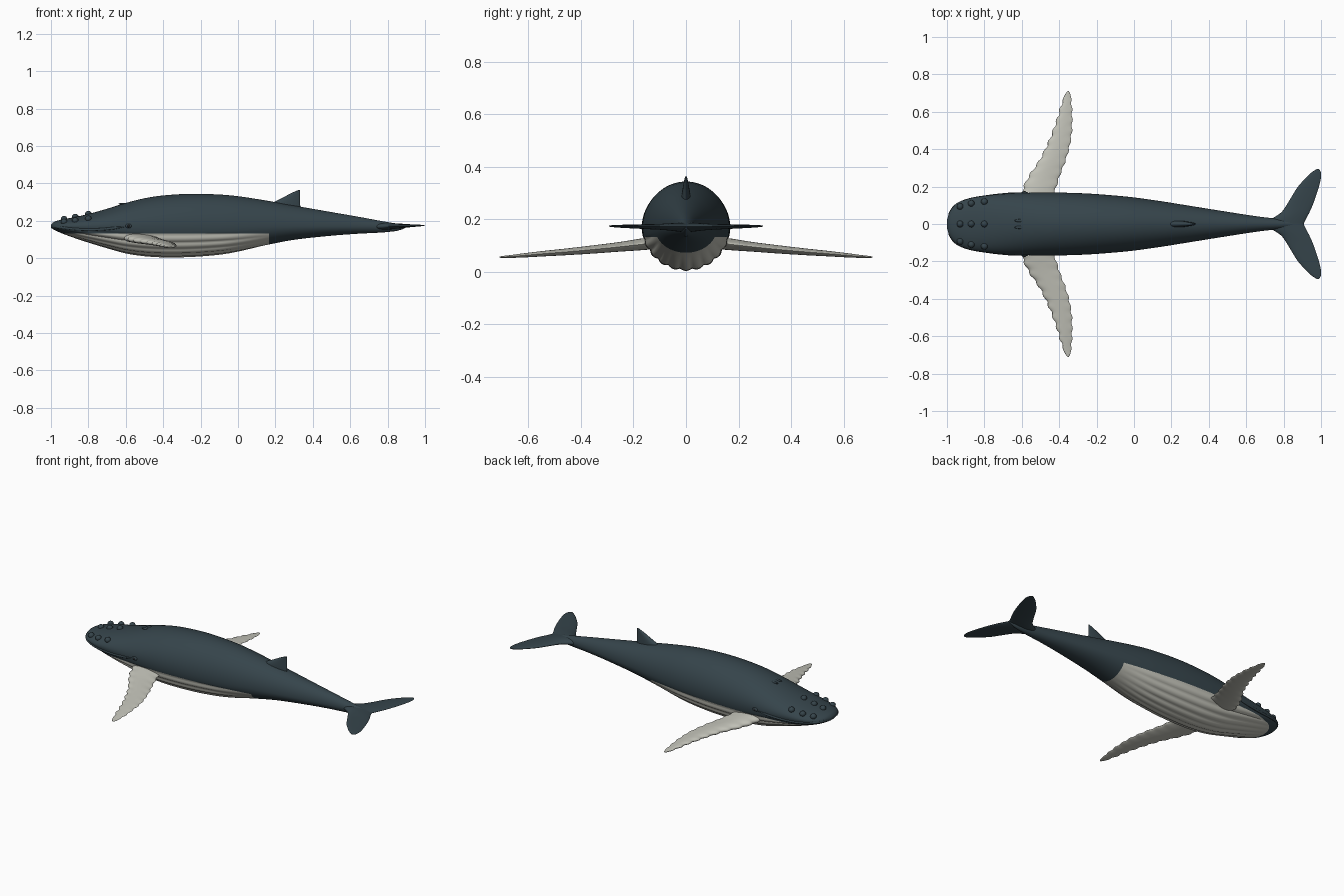
import bpy, bmesh, math
from mathutils import Vector

if "Cube" in bpy.data.objects:
    bpy.data.objects.remove(bpy.data.objects["Cube"])


def material(name, rgb):
    m = bpy.data.materials.new(name)
    m.diffuse_color = (*rgb, 1)
    m.use_nodes = True
    m.node_tree.nodes["Principled BSDF"].inputs["Base Color"].default_value = m.diffuse_color
    return m


SLATE = material("slate_skin", (0.036, 0.058, 0.070))
PALE = material("pale_skin", (0.54, 0.54, 0.48))
BLACK = material("eye_black", (0.012, 0.014, 0.016))


def interp(keys, x):
    """Smooth cubic interpolation through rows of (x, a, b, ...)."""
    x = min(max(x, keys[0][0]), keys[-1][0])
    i = 0
    while i < len(keys) - 2 and x > keys[i + 1][0]:
        i += 1
    k0, k1 = keys[i], keys[i + 1]
    km, kp = keys[max(i - 1, 0)], keys[min(i + 2, len(keys) - 1)]
    h = k1[0] - k0[0]
    t = (x - k0[0]) / h
    out = []
    for c in range(1, len(k0)):
        m0 = (k1[c] - km[c]) / (k1[0] - km[0]) * h
        m1 = (kp[c] - k0[c]) / (kp[0] - k0[0]) * h
        out.append((2*t**3 - 3*t*t + 1) * k0[c] + (t**3 - 2*t*t + t) * m0
                   + (3*t*t - 2*t**3) * k1[c] + (t**3 - t*t) * m1)
    return out


def finish(name, bm, mats, angle=50):
    bmesh.ops.recalc_face_normals(bm, faces=bm.faces)
    me = bpy.data.meshes.new(name)
    bm.to_mesh(me)
    bm.free()
    for m in mats:
        me.materials.append(m)
    me.shade_smooth()
    me.set_sharp_from_angle(angle=math.radians(angle))
    ob = bpy.data.objects.new(name, me)
    bpy.context.collection.objects.link(ob)
    return ob


def loft(rings):
    """Skin closed rings of equal length and cap both ends."""
    bm = bmesh.new()
    rows = [[bm.verts.new(p) for p in r] for r in rings]
    n = len(rows[0])
    for a, b in zip(rows, rows[1:]):
        for i in range(n):
            j = (i + 1) % n
            bm.faces.new((a[i], a[j], b[j], b[i]))
    bm.faces.new(rows[0])
    bm.faces.new(rows[-1])
    return bm


def foil(lead, trail, half, n=24):
    """Thin section as (chord position, thickness offset), thin at the rear."""
    pts = []
    for i in range(n):
        a = math.tau * i / n
        c = 0.5 - 0.5 * math.cos(a)
        pts.append((lead + (trail - lead) * c, half * math.sin(a) * (1.2 - 0.65 * c)))
    return pts


def blob(name, loc, size, mat, seg=14):
    bm = bmesh.new()
    bmesh.ops.create_uvsphere(bm, u_segments=seg, v_segments=seg // 2 + 1, radius=1)
    for v in bm.verts:
        v.co = Vector(loc) + Vector(v.co[i] * size[i] for i in range(3))
    return finish(name, bm, [mat])


# Body stations: x, top z, bottom z, half width
BODY = [
    (-1.0, .177, .163, .020), (-.99, .190, .155, .055), (-.97, .199, .145, .088),
    (-.94, .207, .132, .113), (-.88, .218, .110, .137), (-.8, .236, .084, .151),
    (-.7, .264, .054, .161), (-.6, .295, .027, .166), (-.5, .320, .012, .168),
    (-.4, .335, .006, .168), (-.25, .344, .008, .163), (-.1, .340, .020, .152),
    (0, .331, .036, .142), (.15, .308, .070, .121), (.3, .281, .098, .097),
    (.5, .246, .120, .065), (.65, .220, .131, .042), (.78, .196, .138, .026),
    (.86, .183, .148, .015), (.90, .176, .164, .005)]
MID = .17


def skin_point(x, a):
    """Point on the hull at station x and angle a (90 degrees is the back)."""
    top, bot, w = interp(BODY, x)
    s = math.sin(a)
    k = 1.0
    if s < -0.2:
        fade = min(1, max(0, (x + .96) / .15)) * min(1, max(0, (.16 - x) / .25))
        fade *= min(1, (-s - .2) / .15)
        k += fade * .045 * (abs(math.sin(a * 11)) - .75)
    return (x, w * math.cos(a) * k, MID + (top - MID if s > 0 else MID - bot) * s * k)


# Body with throat grooves and a pale belly
N, M = 110, 132
bm = loft([[skin_point(-1 + 1.9 * (i / N) ** 1.35, math.tau * j / M) for j in range(M)]
           for i in range(N + 1)])
BELLY_Z, BELLY_X = .133, .165
for co, no in (((0, 0, BELLY_Z), (0, 0, 1)), ((BELLY_X, 0, 0), (1, 0, 0))):
    bmesh.ops.bisect_plane(bm, geom=bm.verts[:] + bm.edges[:] + bm.faces[:],
                           plane_co=co, plane_no=no, dist=1e-5)
for f in bm.faces:
    c = f.calc_center_median()
    f.material_index = int(c.z < BELLY_Z and -.945 < c.x < BELLY_X)
finish("body", bm, [SLATE, PALE])

# Flippers with scalloped edges: span, leading x, trailing x, centre z, half thickness
FLIPPER = [
    (.10, -.61, -.45, .112, .025), (.17, -.60, -.425, .105, .024),
    (.25, -.565, -.40, .096, .020), (.35, -.50, -.363, .086, .017),
    (.45, -.452, -.338, .077, .014), (.55, -.415, -.331, .069, .011),
    (.63, -.39, -.333, .062, .008), (.68, -.374, -.338, .058, .005),
    (.70, -.365, -.342, .057, .004), (.71, -.356, -.348, .0565, .002)]
for side, label in ((-1, "right"), (1, "left")):
    rings = []
    for i in range(81):
        s = .10 + .61 * i / 80
        lead, trail, z, half = interp(FLIPPER, s)
        wave = .005 * math.sin(s * 110) * min(1, (.71 - s) / .08)
        rings.append([(x, side * s, z + t)
                      for x, t in foil(lead + wave, trail - wave * .7, half)])
    finish("flipper_" + label, loft(rings), [PALE])

# Tail flukes: distance from centre, leading x, trailing x, half thickness
FLUKE = [
    (0, .70, .907, .020), (.03, .74, .921, .018), (.06, .785, .937, .015),
    (.10, .815, .955, .012), (.15, .845, .973, .010), (.20, .877, .989, .008),
    (.25, .922, 1.0, .006), (.28, .955, .998, .004), (.294, .978, .988, .002)]
rings = []
for i in range(-30, 31):
    s = .294 * i / 30
    lead, trail, half = interp(FLUKE, abs(s))
    rings.append([(x, s, .168 + .007 * (x - .7) / .3 + t) for x, t in foil(lead, trail, half)])
finish("tail_flukes", loft(rings), [SLATE])

# Dorsal fin: height, leading x, trailing x, half thickness
FIN = [(.25, .14, .335, .022), (.295, .185, .332, .018), (.325, .242, .331, .012),
       (.35, .29, .331, .007), (.364, .323, .331, .003)]
rings = []
for i in range(17):
    z = .25 + .114 * i / 16
    lead, trail, half = interp(FIN, z)
    rings.append([(x, t, z) for x, t in foil(lead, trail, half)])
finish("dorsal_fin", loft(rings), [SLATE])

# Knobs on the snout: a centre row and two rows per side
for n, x in enumerate((-.93, -.87, -.80)):
    for row, deg in enumerate((90, 38, 142)):
        px, py, pz = skin_point(x, math.radians(deg))
        blob(f"snout_knob_{row}_{n}", (px, py, pz), (.018, .018, .017), SLATE)
for side in (-1, 1):
    label = "left" if side > 0 else "right"
    # Lip ridge along the jaw
    rings = []
    for i in range(41):
        x = -.992 + .40 * i / 40
        _, bot, w = interp(BODY, x)
        z = .170 - .018 * math.sin(math.pi * i / 40)
        y = w * math.sqrt(max(0, 1 - ((z - MID) / (MID - bot)) ** 2))
        r = .007 * min(1, (41 - i) / 8)
        rings.append([(x, side * (y + r * .7 * math.cos(a)), z + r * math.sin(a))
                      for a in (math.tau * j / 10 for j in range(10))])
    finish("lip_ridge_" + label, loft(rings), [SLATE])
    # Eye in a low lid
    w = interp(BODY, -.585)[2]
    blob("eyelid_" + label, (-.585, side * (w - .002), .172), (.018, .009, .012), SLATE)
    blob("eye_" + label, (-.585, side * (w + .002), .172), (.009, .008, .008), BLACK)
    # Blowhole rim
    blob("blowhole_" + label, (-.61, side * .018, interp(BODY, -.61)[0] - .002),
         (.03, .008, .006), SLATE)
